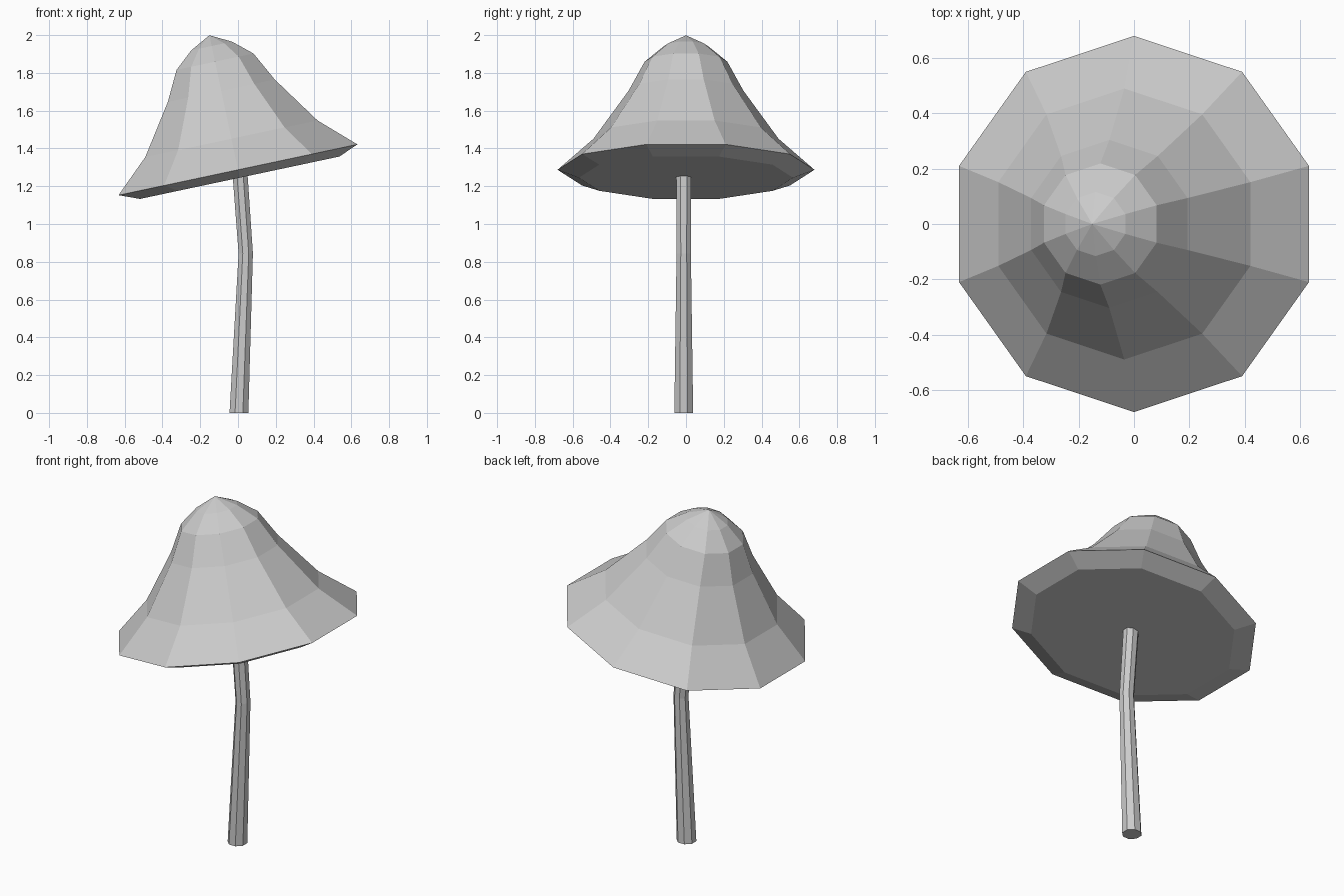
import bpy, bmesh, math
from mathutils import Matrix, Vector

cube = bpy.data.objects.get("Cube")
if cube:
    bpy.data.objects.remove(cube, do_unlink=True)

grey = bpy.data.materials.new("plain_grey")
grey.use_nodes = True
colour = (0.6, 0.6, 0.6, 1)
grey.diffuse_color = colour
grey.node_tree.nodes["Principled BSDF"].inputs["Base Color"].default_value = colour


def loft(name, rings, sides, start, tip=None):
    """Join (centre, radius) rings with flat quads, closing both ends."""
    bm = bmesh.new()
    loops = []
    for centre, radius in rings:
        angles = [start + math.tau * i / sides for i in range(sides)]
        loops.append([bm.verts.new(Vector(centre) + radius * Vector((math.cos(a), math.sin(a), 0)))
                      for a in angles])
    for low, high in zip(loops, loops[1:]):
        for i in range(sides):
            j = (i + 1) % sides
            bm.faces.new((low[i], low[j], high[j], high[i]))
    bm.faces.new(loops[0][::-1])
    if tip:
        point = bm.verts.new(tip)
        for i in range(sides):
            bm.faces.new((loops[-1][i], loops[-1][(i + 1) % sides], point))
    else:
        bm.faces.new(loops[-1])
    bmesh.ops.recalc_face_normals(bm, faces=bm.faces)
    mesh = bpy.data.meshes.new(name)
    bm.to_mesh(mesh)
    bm.free()
    mesh.materials.append(grey)
    obj = bpy.data.objects.new(name, mesh)
    bpy.context.collection.objects.link(obj)
    return obj


# Bell-shaped cap: radius and height pairs measured from the rim, then tilted
profile = [(0.567, -0.043), (0.68, 0), (0.49, 0.168), (0.304, 0.428), (0.219, 0.585), (0.116, 0.67)]
cap = loft("mushroom_cap", [((0, 0, h), r) for r, h in profile], 10, math.pi / 2, (0, 0, 0.728))
cap.data.transform(Matrix.Translation((0, 0, 1.287)) @ Matrix.Rotation(math.radians(-12), 4, 'Y'))

# Slim bent stem, ending just inside the cap
stem_rings = [((0.005, -0.012, 0), 0.054), ((0.041, -0.012, 0.845), 0.041), ((0.011, -0.012, 1.26), 0.043)]
loft("mushroom_stem", stem_rings, 8, math.pi / 8)
